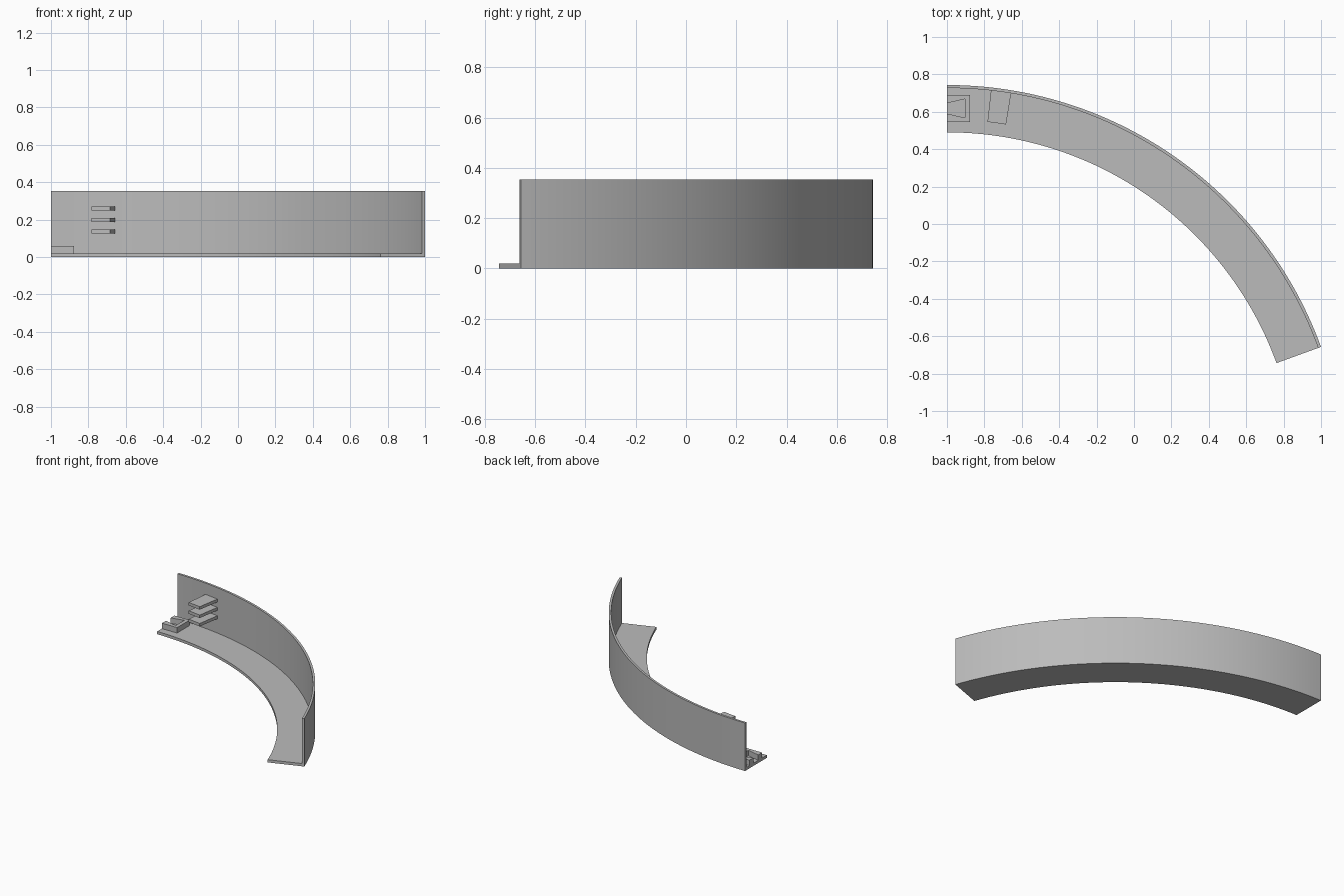
import bpy, bmesh, math

if "Cube" in bpy.data.objects:
    bpy.data.objects.remove(bpy.data.objects["Cube"], do_unlink=True)

# Common arc centre and main dimensions
CX, CY = -1.0, -1.385
R_OUT, R_IN, WALL = 2.128, 1.875, 0.016
FLOOR, HEIGHT = 0.02, 0.353

grey = bpy.data.materials.new("plain grey")
grey.use_nodes = True
grey.diffuse_color = (0.5, 0.5, 0.5, 1)
grey.node_tree.nodes["Principled BSDF"].inputs["Base Color"].default_value = (0.5, 0.5, 0.5, 1)


def finish(name, bm):
    bmesh.ops.recalc_face_normals(bm, faces=bm.faces)
    mesh = bpy.data.meshes.new(name)
    bm.to_mesh(mesh)
    bm.free()
    mesh.materials.append(grey)
    obj = bpy.data.objects.new(name, mesh)
    bpy.context.collection.objects.link(obj)
    bpy.ops.object.select_all(action='DESELECT')
    obj.select_set(True)
    bpy.context.view_layer.objects.active = obj
    bpy.ops.object.shade_smooth_by_angle(angle=math.radians(30))
    return obj


def arc_sweep(name, profile, start, end, steps):
    """Sweep a closed (radius, z) profile clockwise from +y, angles in degrees."""
    bm = bmesh.new()
    rings = []
    for i in range(steps + 1):
        a = math.radians(start + (end - start) * i / steps)
        rings.append([bm.verts.new((CX + r * math.sin(a), CY + r * math.cos(a), z))
                      for r, z in profile])
    count = len(profile)
    for a, b in zip(rings, rings[1:]):
        for j in range(count):
            k = (j + 1) % count
            bm.faces.new((a[j], a[k], b[k], b[j]))
    bm.faces.new(rings[0])
    bm.faces.new(rings[-1])
    return finish(name, bm)


def prism(name, outline, z0, z1):
    bm = bmesh.new()
    face = bm.faces.new([bm.verts.new((x, y, z0)) for x, y in outline])
    top = bmesh.ops.extrude_face_region(bm, geom=[face])["geom"]
    bmesh.ops.translate(bm, vec=(0, 0, z1 - z0),
                        verts=[v for v in top if isinstance(v, bmesh.types.BMVert)])
    return finish(name, bm)


# Curved floor with its upright outer wall, as one L-shaped section
r_wall = R_OUT - WALL
arc_sweep("curved_floor_and_wall",
          [(R_IN, 0), (R_OUT, 0), (R_OUT, HEIGHT), (r_wall, HEIGHT),
           (r_wall, FLOOR), (R_IN, FLOOR)], 0, 70, 70)

# Three stacked shelves on the inside of the wall
for i in range(3):
    z = 0.125 + 0.0615 * i
    arc_sweep(f"wall_shelf_{i + 1}",
              [(1.943, z), (r_wall + 0.004, z), (r_wall + 0.004, z + 0.022), (1.943, z + 0.022)],
              6.4, 9.35, 3)

# Joint block with a dovetail slot open at the end of the floor
MID = 0.618
half = [(-0.877, 0.073), (-1.0, 0.073), (-1.0, 0.028), (-0.904, 0.05)]
outline = [(x, MID + h) for x, h in half] + [(x, MID - h) for x, h in reversed(half)]
prism("dovetail_block", outline, FLOOR, 0.06)
